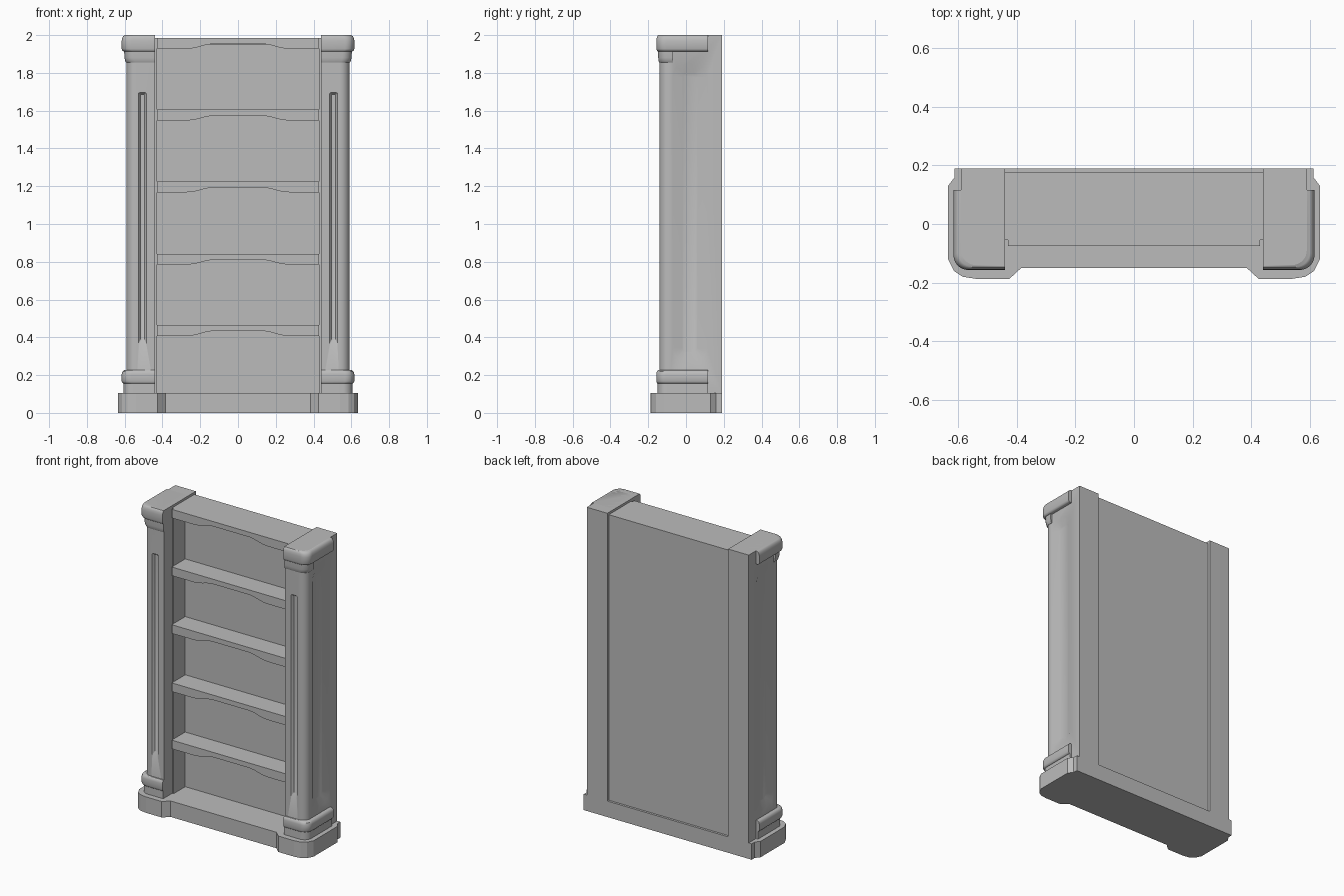
import bpy, bmesh, math

cube = bpy.data.objects.get("Cube")
if cube:
    bpy.data.objects.remove(cube, do_unlink=True)

GREY = (0.5, 0.5, 0.5, 1)
mat = bpy.data.materials.new("plain grey")
mat.use_nodes = True
mat.diffuse_color = GREY
mat.node_tree.nodes["Principled BSDF"].inputs["Base Color"].default_value = GREY


def loft(name, rings):
    """Closed solid through rings of equal point count."""
    bm = bmesh.new()
    loops = [[bm.verts.new(p) for p in ring] for ring in rings]
    n = len(loops[0])
    for a, b in zip(loops, loops[1:]):
        for i in range(n):
            j = (i + 1) % n
            bm.faces.new((a[i], a[j], b[j], b[i]))
    bm.faces.new(loops[0][::-1])
    bm.faces.new(loops[-1])
    bmesh.ops.recalc_face_normals(bm, faces=bm.faces)
    mesh = bpy.data.meshes.new(name)
    bm.to_mesh(mesh)
    bm.free()
    mesh.materials.append(mat)
    ob = bpy.data.objects.new(name, mesh)
    bpy.context.collection.objects.link(ob)
    return ob


def box(name, x0, x1, y0, y1, z0, z1):
    plan = [(x0, y0), (x1, y0), (x1, y1), (x0, y1)]
    return loft(name, [[(x, y, z) for x, y in plan] for z in (z0, z1)])


def activate(ob):
    bpy.ops.object.select_all(action='DESELECT')
    ob.select_set(True)
    bpy.context.view_layer.objects.active = ob


def mirror(ob):
    ob.modifiers.new("Mirror", 'MIRROR').use_mirror_merge = False


def smooth(ob, angle=35):
    activate(ob)
    bpy.ops.object.shade_smooth_by_angle(angle=math.radians(angle))


def carve(ob, cutter):
    cutter.hide_render = True
    mod = ob.modifiers.new("Carve", 'BOOLEAN')
    mod.operation = 'DIFFERENCE'
    mod.solver = 'EXACT'
    mod.object = cutter
    activate(ob)
    bpy.ops.object.modifier_apply(modifier=mod.name)
    bpy.data.objects.remove(cutter, do_unlink=True)


def pillar_plan(d, back):
    """Pillar outline grown outwards by d, with a rounded outer front corner."""
    x, y, r = 0.59 + d, -0.14 - 0.65 * d, 0.05
    pts = [(0.44, back), (0.44, y)]
    for i in range(9):
        a = math.radians(-90 + i * 90 / 8)
        pts.append((x - r + r * math.cos(a), y + r + r * math.sin(a)))
    return pts + [(x, back)]


def pillar_part(name, levels, back):
    return loft(name, [[(x, y, z) for x, y in pillar_plan(d, back)] for z, d in levels])


def rounded_rect(u0, u1, v0, v1, r):
    pts = []
    corners = [(u1 - r, v0 + r), (u1 - r, v1 - r), (u0 + r, v1 - r), (u0 + r, v0 + r)]
    for k, (u, v) in enumerate(corners):
        for i in range(5):
            a = math.radians(-90 + 90 * k + 22.5 * i)
            pts.append((u + r * math.cos(a), v + r * math.sin(a)))
    return pts


# Plinth with wider feet under the pillars
half = [(0.385, -0.15), (0.425, -0.187), (0.54, -0.187), (0.585, -0.18),
        (0.615, -0.16), (0.635, -0.12), (0.635, 0.13), (0.612, 0.16), (0.612, 0.19)]
outline = half + [(-x, y) for x, y in reversed(half)]
loft("plinth", [[(x, y, z) for x, y in outline] for z in (0, 0.105)])

# Pillars with a sunken side panel and a front flute
pillar = pillar_part("pillars", [(0.105, 0), (2.0, 0)], 0.19)
panel = [(0.61, 0.0), (0.59, 0.0), (0.57, 0.05)]
carve(pillar, loft("panel_cutter", [
    [(x, y, z) for y, z in rounded_rect(-0.07 + d, 0.11 - d, 0.27 + d, 1.85 - d, 0.075 - d)]
    for x, d in panel]))
flute = [(-0.16, 0.0), (-0.14, 0.0), (-0.125, 0.01)]
carve(pillar, loft("flute_cutter", [
    [(x, y, z) for x, z in rounded_rect(0.485 + d, 0.527 - d, 0.365 + 2 * d, 1.695 - d, 0.006)]
    for y, d in flute]))
mirror(pillar)
smooth(pillar)

# Mouldings wrapped round the pillars
mouldings = {
    "foot_blocks": ([(0.105, 0.015), (0.157, 0.015)], 0.116),
    "foot_mouldings": ([(0.155, 0.016), (0.159, 0.022), (0.167, 0.026), (0.205, 0.026),
                        (0.219, 0.022), (0.226, 0.012)], 0.116),
    "neck_mouldings": ([(1.855, 0.002), (1.862, 0.007), (1.88, 0.011), (1.917, 0.013)], -0.07),
    "cap_mouldings": ([(1.914, 0.016), (1.918, 0.022), (1.927, 0.026), (1.97, 0.026),
                       (1.985, 0.023), (1.995, 0.017), (2.0, 0.01)], 0.116),
}
for name, (levels, back) in mouldings.items():
    part = pillar_part(name, levels, back)
    mirror(part)
    smooth(part, 40)

# Carcass: back, inner side walls
box("back_panel", -0.44, 0.44, 0.065, 0.175, 0.105, 1.95)
mirror(box("side_walls", 0.43, 0.445, -0.055, 0.07, 0.105, 1.95))


# Shelves, each with an arched apron along the front
def apron(name, top, thick):
    low, rise = top - thick, 0.025
    arch = [(0.43, 0), (0.27, 0), (0.235, 0.12), (0.205, 0.4), (0.175, 0.75), (0.14, 1)]
    under = [(x, low + rise * f) for x, f in arch]
    shape = [(0.43, top)] + under + [(-x, z) for x, z in reversed(under)] + [(-0.43, top)]
    loft(name, [[(x, y, z) for x, z in shape] for y in (-0.075, -0.055)])


for i, top in enumerate((0.465, 0.842, 1.225, 1.605)):
    apron(f"shelf_apron_{i + 1}", top, 0.057)
    box(f"shelf_{i + 1}", -0.435, 0.435, -0.055, 0.07, top - 0.03, top)

apron("top_apron", 1.985, 0.057)
box("top_board", -0.44, 0.44, -0.055, 0.175, 1.95, 1.985)
